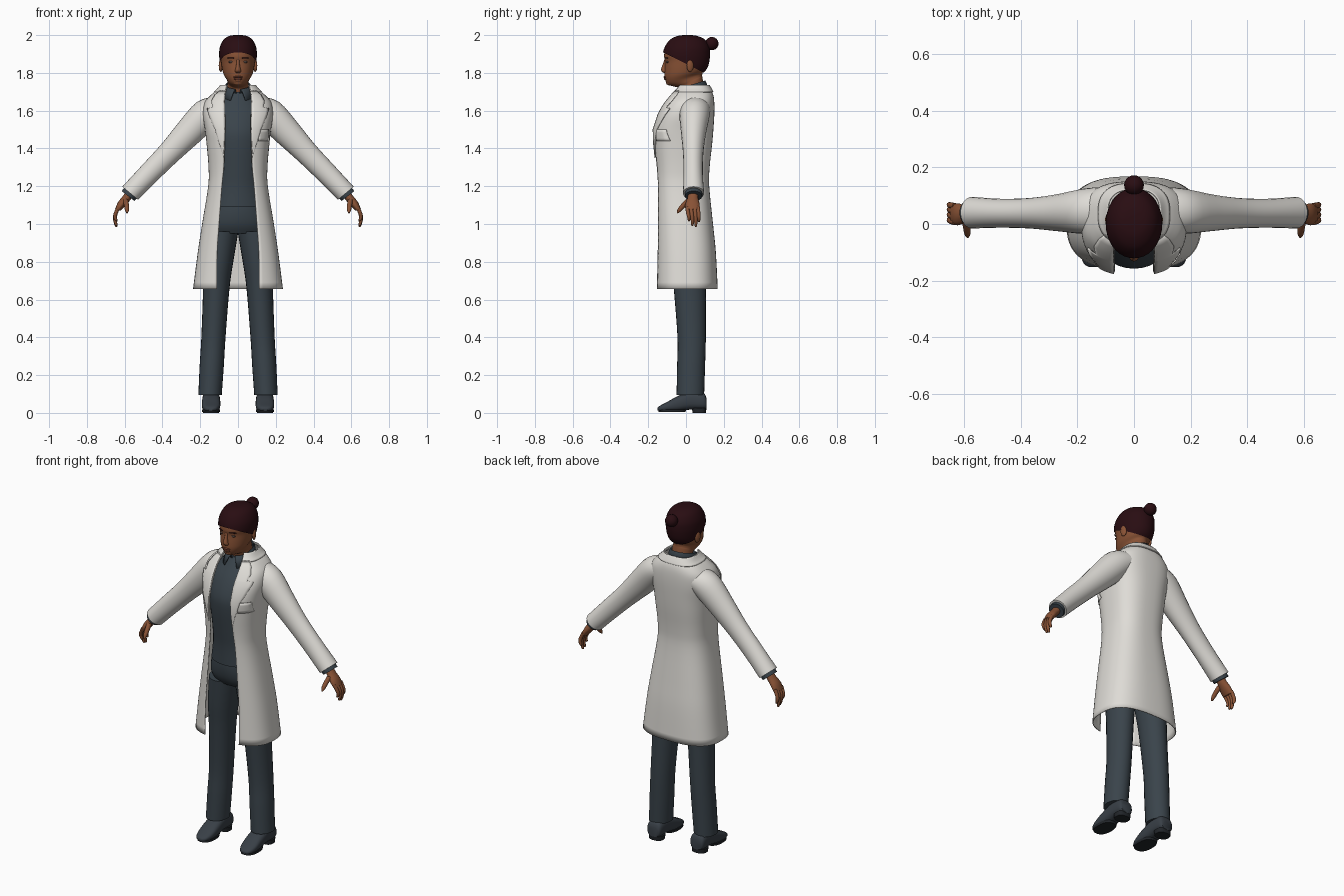
import bpy, bmesh, math
from mathutils import Vector, Matrix

def mat(name, col):
    m = bpy.data.materials.new(name)
    m.diffuse_color = (*col, 1)
    return m

WHITE = mat("coat white", (0.74, 0.72, 0.68))
SLATE = mat("slate cloth", (0.042, 0.057, 0.070))
SHOE = mat("shoe slate", (0.040, 0.050, 0.062))
SOLE = mat("sole dark", (0.015, 0.018, 0.022))
SKIN = mat("brown skin", (0.25, 0.085, 0.036))
LIP = mat("lip brown", (0.17, 0.050, 0.028))
HAIR = mat("dark hair", (0.022, 0.004, 0.006))
EYE = mat("eye grey", (0.10, 0.07, 0.06))

def finish(name, bm, m, mirror=False, thick=0, angle=50):
    bmesh.ops.recalc_face_normals(bm, faces=bm.faces)
    me = bpy.data.meshes.new(name)
    bm.to_mesh(me)
    bm.free()
    me.materials.append(m)
    for p in me.polygons:
        p.use_smooth = True
    me.set_sharp_from_angle(angle=math.radians(angle))
    ob = bpy.data.objects.new(name, me)
    bpy.context.collection.objects.link(ob)
    if mirror:
        ob.modifiers.new("mirror", 'MIRROR')
    if thick:
        s = ob.modifiers.new("cloth", 'SOLIDIFY')
        s.thickness, s.offset = thick, 0
    return ob

def cat(rows, u):
    """Smooth curve through rows at float position u."""
    i = max(0, min(int(u), len(rows) - 2))
    f = u - i
    a, b, c, d = (rows[max(0, min(k, len(rows) - 1))] for k in (i - 1, i, i + 1, i + 2))
    return [0.5 * (2*q + (r - p)*f + (2*p - 5*q + 4*r - s)*f*f + (3*q - p - 3*r + s)*f**3)
            for p, q, r, s in zip(a, b, c, d)]

def grid_bm(pts, closed=False, cap=False):
    bm = bmesh.new()
    vs = [[bm.verts.new(p) for p in row] for row in pts]
    n = len(vs[0])
    for a, b in zip(vs, vs[1:]):
        for j in range(n if closed else n - 1):
            k = (j + 1) % n
            bm.faces.new((a[j], a[k], b[k], b[j]))
    if cap:
        bm.faces.new(vs[0])
        bm.faces.new(vs[-1])
    return bm

def spow(v, p):
    return math.copysign(abs(v) ** p, v)

def loft_bm(st, n=24, p=1.0, sub=4):
    """Stations: x, y, z, radius a, radius b, tilt about y, tilt about x (degrees)."""
    st = [list(s) + [0] * (7 - len(s)) for s in st]
    pts = []
    for k in range((len(st) - 1) * sub + 1):
        x, y, z, ra, rb, ty, tx = cat(st, k / sub)
        R = Matrix.Rotation(math.radians(ty), 3, 'Y') @ Matrix.Rotation(math.radians(tx), 3, 'X')
        ring = []
        for j in range(n):
            t = 2 * math.pi * j / n
            ring.append(Vector((x, y, z)) + R @ Vector((ra * spow(math.cos(t), p), rb * spow(math.sin(t), p), 0)))
        pts.append(ring)
    return grid_bm(pts, True, True)

def loft(name, st, m, mirror=False, **kw):
    return finish(name, loft_bm(st, **kw), m, mirror)

def ball(name, c, r, m, mirror=False, rot=None):
    bm = bmesh.new()
    M = Matrix.Translation(c) @ (rot or Matrix()) @ Matrix.Diagonal((*r, 1))
    bmesh.ops.create_uvsphere(bm, u_segments=20, v_segments=12, radius=1, matrix=M)
    return finish(name, bm, m, mirror)

# Trousers, shirt
loft("trouser_leg", [(.148, .023, .095, .062, .073), (.139, .027, .25, .064, .074), (.13, .03, .4, .064, .075),
     (.115, .02, .66, .07, .085), (.105, .015, .8, .08, .096), (.086, .012, .96, .088, .105)], SLATE, True)
loft("trouser_hips", [(0, .01, .95, .15, .09), (0, .005, 1.0, .165, .112), (0, 0, 1.08, .152, .118),
     (0, 0, 1.2, .125, .108)], SLATE, n=32)
loft("shirt", [(0, -.005, 1.09, .148, .125), (0, -.01, 1.2, .132, .122), (0, -.015, 1.3, .132, .128),
     (0, -.02, 1.42, .142, .136), (0, -.015, 1.5, .147, .138), (0, .005, 1.59, .145, .12),
     (0, .025, 1.66, .105, .09), (0, .03, 1.70, .068, .066)], SLATE, n=32)

# Coat body: z, front y, back y, half width, opening x
COAT = [(.655, -.16, .165, .235, .112), (.85, -.158, .155, .21, .11), (1.0, -.157, .14, .187, .10),
        (1.2, -.157, .12, .155, .085), (1.3, -.16, .122, .153, .075), (1.42, -.17, .135, .163, .07),
        (1.5, -.172, .142, .172, .068), (1.58, -.145, .147, .183, .068), (1.64, -.11, .147, .175, .07),
        (1.68, -.08, .142, .142, .068), (1.71, -.055, .13, .105, .062), (1.735, -.035, .115, .085, .055)]
P = 0.75

def coat_pt(u, f=None, x=None, off=0.0):
    """Point on the coat: f runs 0..1 from opening to back centre, or give x on the front."""
    z, yf, yb, w, xi = cat(COAT, u)
    t = math.asin(min(1, (xi if x is None else min(xi + x, .97 * w)) / w) ** (1 / P))
    if f is not None:
        t += f * (math.pi - t)
    w, yf, yb = w + off, yf - off, yb + off
    px = 0 if f == 1 else w * spow(math.sin(t), P)
    return (px, (yf + yb) / 2 - (yb - yf) / 2 * spow(math.cos(t), P), z)

finish("coat_body", grid_bm([[coat_pt(k / 4, f=j / 28) for j in range(29)] for k in range(45)]), WHITE, True, .006)
finish("coat_collar", grid_bm([[coat_pt(9.6 + k * .2, f=j / 24, off=.007) for j in range(25)] for k in range(8)]),
       WHITE, True, .006)

# Lapels and chest pocket lie on the coat surface
LAPEL = [(4.4, .0), (5, .022), (6, .048), (7, .082), (7.5, .088), (7.55, .06), (8.2, .065), (9, .05), (9.8, .03)]
finish("lapel", grid_bm([[coat_pt(u, x=w * j / 6, off=.007) for j in range(7)] for u, w in LAPEL]), WHITE, True, .006)
bm = grid_bm([[coat_pt(5.2 + k * .2, x=.035 + .055 * j / 4, off=.005) for j in range(5)] for k in range(5)])
finish("chest_pocket", bm, WHITE, False, .004)

# Sleeves, cuffs
loft("sleeve", [(.11, .05, 1.61, .065, .08, 100), (.175, .045, 1.575, .082, .08, 122),
     (.265, .04, 1.48, .074, .066, 138), (.365, .038, 1.375, .062, .054, 138),
     (.47, .038, 1.268, .057, .051, 138), (.571, .04, 1.163, .054, .056, 140)], WHITE, True)
loft("shirt_cuff", [(.55, .04, 1.185, .045, .047, 140), (.582, .04, 1.148, .043, .046, 142)], SLATE, True, sub=1)

# Hands
loft("palm", [(.57, .038, 1.165, .022, .027, 142), (.592, .036, 1.135, .022, .029, 145),
     (.617, .034, 1.105, .021, .038, 148), (.636, .035, 1.075, .015, .038, 160)], SKIN, True, n=16)
for i, (name, y, tip) in enumerate([("index", .006, 1.015), ("middle", .026, .99), ("ring", .046, .985), ("little", .064, 1.01)]):
    ye = .042 + (y - .035) * .9
    loft(name + "_finger", [(.632, y, 1.09, .010, .0105, 155), (.648, (y + ye) / 2, 1.055, .0105, .0105, 172),
         (.651, ye, (1.055 + tip) / 2, .0095, .0095, 182), (.645, ye, tip + .006, .007, .007, 190),
         (.643, ye, tip, .003, .003, 190)], SKIN, True, n=10, sub=2)
loft("thumb", [(.595, .015, 1.125, .014, .016, 180, 30), (.59, -.014, 1.098, .013, .013, 180, 35),
     (.588, -.034, 1.075, .011, .011, 180, 35), (.587, -.046, 1.058, .004, .004, 180, 30)], SKIN, True, n=12)

# Shoes with heel and sole
loft("shoe", [(.142, .108, .05, .035, .028, 0, 90), (.142, .09, .062, .045, .045, 0, 90), (.142, .02, .065, .047, .048, 0, 90),
     (.142, -.045, .048, .049, .04, 0, 90), (.143, -.10, .033, .047, .025, 0, 90), (.144, -.138, .024, .034, .014, 0, 90),
     (.144, -.152, .02, .015, .007, 0, 90)], SHOE, True, p=.75)
loft("shoe_heel", [(.142, .07, 0, .042, .036), (.142, .07, .026, .044, .038)], SOLE, True, p=.75, sub=1)
loft("shoe_sole", [(.143, -.075, .004, .047, .072), (.143, -.072, .018, .048, .074)], SOLE, True, p=.85, sub=1)

# Head rings: front y, front z, back y, back z, half width
HEAD = [(-.03, 1.66, .10, 1.68, .062), (-.026, 1.715, .088, 1.77, .056), (-.06, 1.727, .086, 1.785, .056),
        (-.098, 1.74, .088, 1.80, .061), (-.113, 1.775, .10, 1.815, .077), (-.114, 1.815, .112, 1.84, .085),
        (-.111, 1.86, .118, 1.87, .09), (-.116, 1.89, .12, 1.90, .093), (-.107, 1.93, .116, 1.935, .089),
        (-.08, 1.968, .094, 1.97, .07), (-.04, 1.988, .055, 1.988, .042), (-.005, 1.993, .02, 1.993, .012)]

def ring(r, g=0.0):
    yf, zf, yb, zb, w = r
    return (0, (yf + yb) / 2, (zf + zb) / 2 + g * max(0, (zf - 1.86) / .13), w + g, math.hypot(yb - yf, zb - zf) / 2 + g,
            0, math.degrees(math.atan2(zb - zf, yb - yf)))

loft("head", [ring(r) for r in HEAD], SKIN, n=36)

# Hair shell trimmed along a sloping hairline, with a bun
bm = loft_bm([ring(r, .007) for r in HEAD[3:]], n=36)
bmesh.ops.bisect_plane(bm, geom=bm.verts[:] + bm.edges[:] + bm.faces[:], plane_co=(0, 0, 1.848),
                       plane_no=(0, .5, 1), clear_inner=True)
finish("hair", bm, HAIR)
ball("hair_bun", (0, .137, 1.955), (.035, .035, .035), HAIR)

# Face
loft("nose", [(0, -.106, 1.872, .008, .008), (0, -.112, 1.845, .009, .011), (0, -.115, 1.82, .014, .017),
     (0, -.113, 1.808, .017, .016), (0, -.110, 1.80, .011, .008)], SKIN, n=16)
ball("upper_lip", (0, -.109, 1.778, ), (.024, .010, .006), LIP)
ball("lower_lip", (0, -.107, 1.768), (.021, .010, .007), LIP)
ball("chin", (0, -.088, 1.748), (.026, .018, .014), SKIN)
ball("eye", (.036, -.098, 1.858), (.015, .007, .006), EYE, True)
ball("eyebrow", (.038, -.103, 1.879), (.021, .006, .0035), HAIR, True, Matrix.Rotation(.35, 4, 'Z'))
ball("ear", (.091, .022, 1.838), (.010, .019, .033), SKIN, True, Matrix.Rotation(.3, 4, 'Z'))

# Folded shirt collar
def collar_row(w, yf, yb, zf, zb, t0):
    row = []
    for j in range(21):
        t = t0 + (math.pi - t0) * j / 20
        c = math.cos(t)
        row.append((0 if j == 20 else w * math.sin(t), (yf + yb) / 2 - (yb - yf) / 2 * c, zf + (zb - zf) * (1 - c) / 2))
    return row

finish("shirt_collar", grid_bm([collar_row(.062, -.036, .096, 1.68, 1.735, .1), collar_row(.066, -.048, .102, 1.712, 1.757, .2),
       collar_row(.073, -.06, .107, 1.70, 1.745, .3), collar_row(.082, -.082, .113, 1.65, 1.71, .5)]), SLATE, True, .005)
